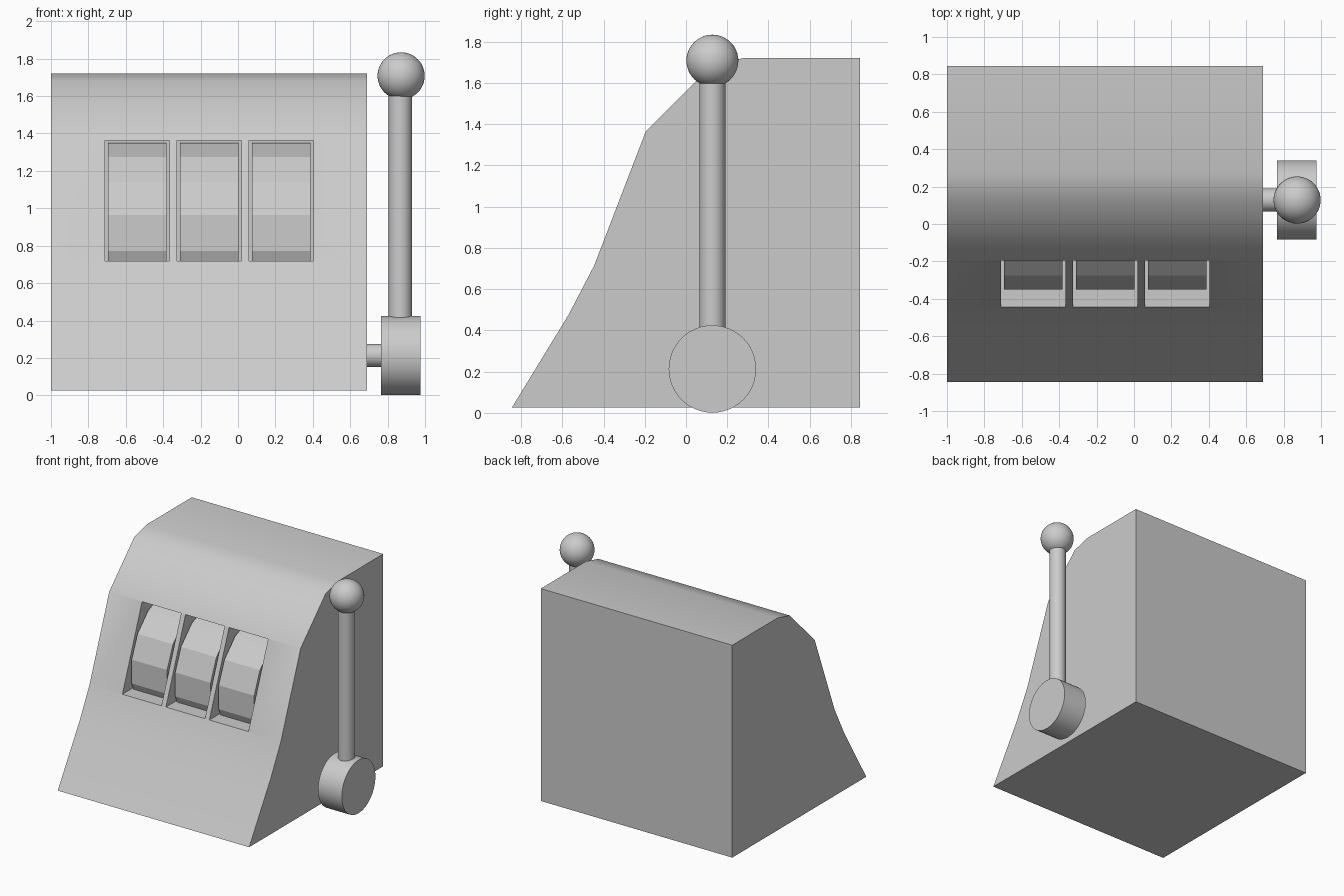
import bpy, math
from mathutils import Matrix

if "Cube" in bpy.data.objects:
    bpy.data.objects.remove(bpy.data.objects["Cube"])


def activate(ob):
    bpy.ops.object.select_all(action='DESELECT')
    ob.select_set(True)
    bpy.context.view_layer.objects.active = ob


def smooth(ob, deg=35):
    activate(ob)
    bpy.ops.object.shade_smooth_by_angle(angle=math.radians(deg))


def prism(name, profile, x0, x1):
    """Extrude a closed (y, z) profile along x."""
    n = len(profile)
    verts = [(x, y, z) for x in (x0, x1) for y, z in profile]
    faces = [tuple(range(n))[::-1], tuple(range(n, 2 * n))]
    faces += [(i, (i + 1) % n, n + (i + 1) % n, n + i) for i in range(n)]
    me = bpy.data.meshes.new(name)
    me.from_pydata(verts, [], faces)
    ob = bpy.data.objects.new(name, me)
    bpy.context.collection.objects.link(ob)
    activate(ob)
    bpy.ops.object.mode_set(mode='EDIT')
    bpy.ops.mesh.select_all(action='SELECT')
    bpy.ops.mesh.normals_make_consistent(inside=False)
    bpy.ops.object.mode_set(mode='OBJECT')
    return ob


def cylinder(name, r, depth, loc, along_x=False):
    rot = (0, math.pi / 2, 0) if along_x else (0, 0, 0)
    bpy.ops.mesh.primitive_cylinder_add(vertices=48, radius=r, depth=depth,
                                        location=loc, rotation=rot)
    ob = bpy.context.object
    ob.name = name
    smooth(ob)
    return ob


# Cabinet with sloping front
cabinet = prism("cabinet", [(-0.845, 0.025), (-0.57, 0.475), (-0.445, 0.715),
                            (-0.195, 1.365), (0.12, 1.68), (0.275, 1.72),
                            (0.845, 1.72), (0.845, 0.025)], -1.0, 0.69)

# Three windows cut into the front, each with a faceted reel behind it
R, CY, CZ, SIDES = 0.49, 0.131, 0.868, 16
angles = [2 * math.pi * (i + 0.5) / SIDES for i in range(SIDES)]
circle = [(CY + R * math.cos(a), CZ + R * math.sin(a)) for a in angles]
for i in range(3):
    x0 = -0.71 + 0.384 * i
    x1 = x0 + 0.345
    cutter = prism("window_cutter", [(-0.7, 0.718), (-0.7, 1.362),
                                     (0.06, 1.362), (0.06, 0.718)], x0, x1)
    cutter.hide_render = True
    mod = cabinet.modifiers.new("window", 'BOOLEAN')
    mod.operation, mod.solver, mod.object = 'DIFFERENCE', 'EXACT', cutter
    activate(cabinet)
    bpy.ops.object.modifier_apply(modifier=mod.name)
    bpy.data.objects.remove(cutter, do_unlink=True)
    prism(f"reel_{i + 1}", circle, x0 + 0.016, x1 - 0.016)
smooth(cabinet)

# Side lever: axle, hub, rod and ball
LX, LY = 0.868, 0.128
cylinder("lever_axle", 0.062, 0.14, (0.72, LY, 0.213), True)
cylinder("lever_hub", 0.212, 0.21, (0.87, LY, 0.213), True)
cylinder("lever_rod", 0.063, 1.27, (LX, LY, 1.005))
bpy.ops.mesh.primitive_uv_sphere_add(segments=48, ring_count=24, radius=0.126,
                                     location=(LX + 0.004, LY, 1.708))
bpy.context.object.name = "lever_ball"
bpy.ops.object.shade_smooth()
